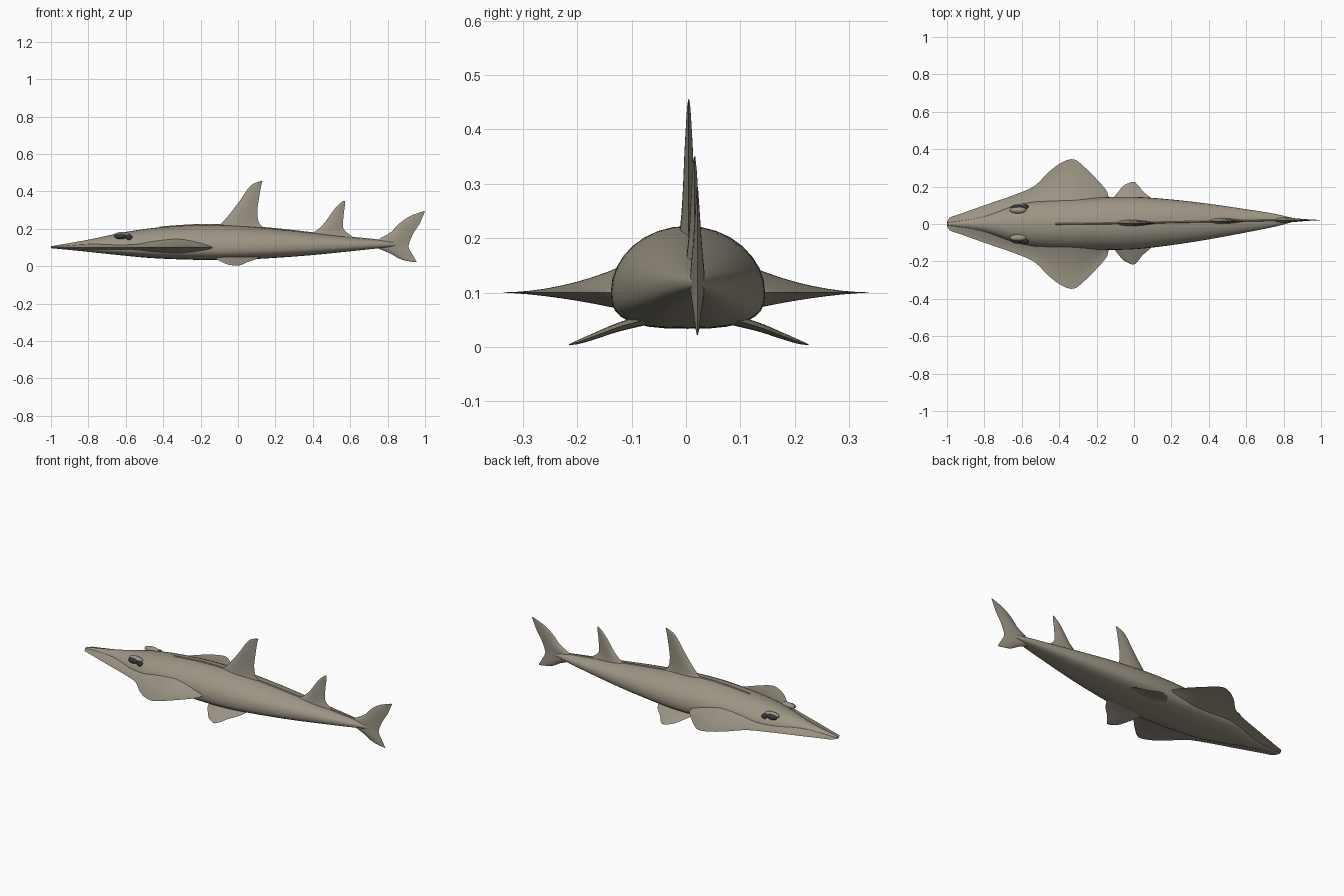
import bpy, bmesh, math
from mathutils import Vector

if "Cube" in bpy.data.objects:
    bpy.data.objects.remove(bpy.data.objects["Cube"])


def material(name, rgb):
    m = bpy.data.materials.new(name)
    m.diffuse_color = (*rgb, 1)
    m.use_nodes = True
    m.node_tree.nodes["Principled BSDF"].inputs["Base Color"].default_value = m.diffuse_color
    return m


SKIN = material("taupe skin", (0.335, 0.30, 0.235))
DARK = material("dark eye", (0.035, 0.04, 0.045))


def spline(table, x):
    """Smooth value of each column of a table keyed by its first column."""
    n = len(table)
    i = 0
    while i < n - 2 and x > table[i + 1][0]:
        i += 1
    a, b = table[i], table[i + 1]
    p, q = table[max(i - 1, 0)], table[min(i + 2, n - 1)]
    h = b[0] - a[0]
    t = min(max((x - a[0]) / h, 0), 1)
    out = []
    for c in range(1, len(a)):
        m0 = (b[c] - p[c]) / (b[0] - p[0]) * h
        m1 = (q[c] - a[c]) / (q[0] - a[0]) * h
        out.append((2*t**3 - 3*t**2 + 1) * a[c] + (t**3 - 2*t**2 + t) * m0
                   + (3*t**2 - 2*t**3) * b[c] + (t**3 - t**2) * m1)
    return out


def finish(name, bm, mat, angle):
    bmesh.ops.recalc_face_normals(bm, faces=bm.faces[:])
    me = bpy.data.meshes.new(name)
    bm.to_mesh(me)
    bm.free()
    me.materials.append(mat)
    ob = bpy.data.objects.new(name, me)
    bpy.context.collection.objects.link(ob)
    bpy.ops.object.select_all(action='DESELECT')
    ob.select_set(True)
    bpy.context.view_layer.objects.active = ob
    bpy.ops.object.shade_smooth_by_angle(angle=math.radians(angle))
    return ob


def loft(name, rings, mat=SKIN, angle=45):
    bm = bmesh.new()
    vs = [[bm.verts.new(p) for p in r] for r in rings]
    n = len(vs[0])
    for a, b in zip(vs, vs[1:]):
        for i in range(n):
            j = (i + 1) % n
            bm.faces.new((a[i], a[j], b[j], b[i]))
    bm.faces.new(vs[0])
    bm.faces.new(vs[-1])
    return finish(name, bm, mat, angle)


def fin(name, rows, normal, steps=20, n=8):
    """Rows from root to tip: leading point, trailing point, half thickness."""
    table = [(k, *lead, *trail, th) for k, (lead, trail, th) in enumerate(rows)]
    rings = []
    for s in range(steps + 1):
        v = spline(table, s / steps * (len(rows) - 1))
        lead, trail, th = Vector(v[:3]), Vector(v[3:6]), max(v[6], 0.0005)
        side = lambda k, sg: (lead.lerp(trail, k / n) + Vector(normal) * sg * th
                              * math.sin(math.pi * (k / n) ** 0.7))
        rings.append([side(k, 1) for k in range(n + 1)]
                     + [side(k, -1) for k in range(n - 1, 0, -1)])
    return loft(name, rings)


def ellipsoid(name, centre, radii, mat):
    bm = bmesh.new()
    bmesh.ops.create_uvsphere(bm, u_segments=20, v_segments=12, radius=1)
    for v in bm.verts:
        v.co = Vector([centre[i] + radii[i] * v.co[i] for i in range(3)])
    return finish(name, bm, mat, 60)


# body: x, half width, top z, bottom z, mid z, sideways drift
BODY = [(-1, .006, .107, .097, .102, 0), (-.8, .045, .142, .077, .10, 0),
        (-.62, .105, .180, .058, .10, 0), (-.45, .130, .205, .043, .10, 0),
        (-.2, .140, .222, .034, .10, .002), (0, .140, .216, .035, .10, .005),
        (.2, .122, .200, .045, .105, .009), (.4, .095, .178, .060, .11, .013),
        (.6, .062, .155, .080, .115, .017), (.75, .035, .140, .096, .118, .02),
        (.82, .018, .132, .104, .118, .021), (.87, .005, .122, .112, .117, .022)]


def body_ring(x, n=32):
    w, top, bot, mid, dy = spline(BODY, x)
    ring = []
    for i in range(n):
        c, s = math.cos(2 * math.pi * i / n), math.sin(2 * math.pi * i / n)
        e = 1 if s >= 0 else 0.72          # flatter belly
        y = math.copysign(abs(c) ** e, c) * w + dy
        z = mid + (s * (top - mid) if s >= 0 else -abs(s) ** e * (mid - bot))
        ring.append((x, y, z))
    return ring


loft("body", [body_ring(-1 + 1.87 * i / 70) for i in range(71)])

# flattened head and pectoral disc: x, half width
DISC = [(-1, .012), (-.985, .035), (-.95, .047), (-.8, .100), (-.615, .165),
        (-.53, .205), (-.45, .283), (-.38, .332), (-.32, .345), (-.26, .300),
        (-.2, .240), (-.16, .195), (-.14, .165), (-.13, .12)]


def disc_ring(x, n=24):
    w = spline(DISC, x)[0]
    _, top, bot, _, _ = spline(BODY, x)
    k = min((x + 1) / 0.6, 1)
    up, low = [], []
    for i in range(n + 1):
        u = -1 + 2 * i / n
        f = 1 - abs(u)
        up.append((x, w * u, .1 + (top - .104) * f ** (1.1 + .9 * k)))
        low.append((x, w * u, .1 - (.098 - bot) * f ** (1.0 + .6 * k)))
    return up + low[-2:0:-1]


loft("head_and_pectoral_disc", [disc_ring(-1 + .87 * (i / 64)) for i in range(65)], angle=50)

# thin crest along the back
crest = []
for i in range(41):
    x = -.42 + 1.2 * i / 40
    _, top, _, _, dy = spline(BODY, x)
    crest.append([(x, dy - .008, top - .004), (x, dy, top + .004), (x, dy + .008, top - .004)])
loft("back_crest", crest, angle=30)


# upright fins: lead x, trail x, z, half thickness
def upright_fin(name, rows, y):
    fin(name, [((a, y, z), (b, y, z), t) for a, b, z, t in rows], (0, 1, 0))


upright_fin("front_dorsal_fin", [
    (-.13, .155, .195, .020), (-.09, .115, .228, .015), (-.04, .103, .285, .011),
    (.013, .111, .355, .008), (.05, .120, .410, .005), (.08, .126, .440, .003),
    (.118, .131, .455, .001)], .005)
upright_fin("rear_dorsal_fin", [
    (.37, .61, .160, .016), (.425, .567, .195, .012), (.465, .562, .235, .009),
    (.500, .566, .285, .006), (.530, .571, .322, .004), (.562, .573, .350, .001)], .016)
upright_fin("tail_fin", [
    (.945, .956, .022, .001), (.872, .948, .036, .004), (.815, .930, .068, .008),
    (.740, .912, .102, .013), (.740, .920, .136, .013), (.815, .940, .180, .009),
    (.855, .968, .222, .006), (.915, .988, .266, .003), (.990, 1.0, .294, .001)], .021)

# paired pelvic fins, eyes, brows and spiracles
for s, side in ((1, "left"), (-1, "right")):
    fin("pelvic_fin_" + side, [
        ((-.13, s * a + .005, z), (b, s * a + .005, z), t) if k == 0 else
        ((l, s * a + .005, z), (b, s * a + .005, z), t)
        for k, (a, z, l, b, t) in enumerate([
            (.08, .050, -.13, .12, .010), (.13, .036, -.112, .092, .008),
            (.17, .021, -.082, .048, .006), (.20, .010, -.055, .024, .004),
            (.220, .004, -.015, .005, .001)])], (0, s * .3, .95))
    ellipsoid("eye_" + side, (-.628, s * .088, .160), (.032, .016, .015), DARK)
    ellipsoid("brow_" + side, (-.62, s * .074, .166), (.045, .018, .017), SKIN)
    ellipsoid("spiracle_" + side, (-.582, s * .092, .154), (.018, .014, .014), DARK)
